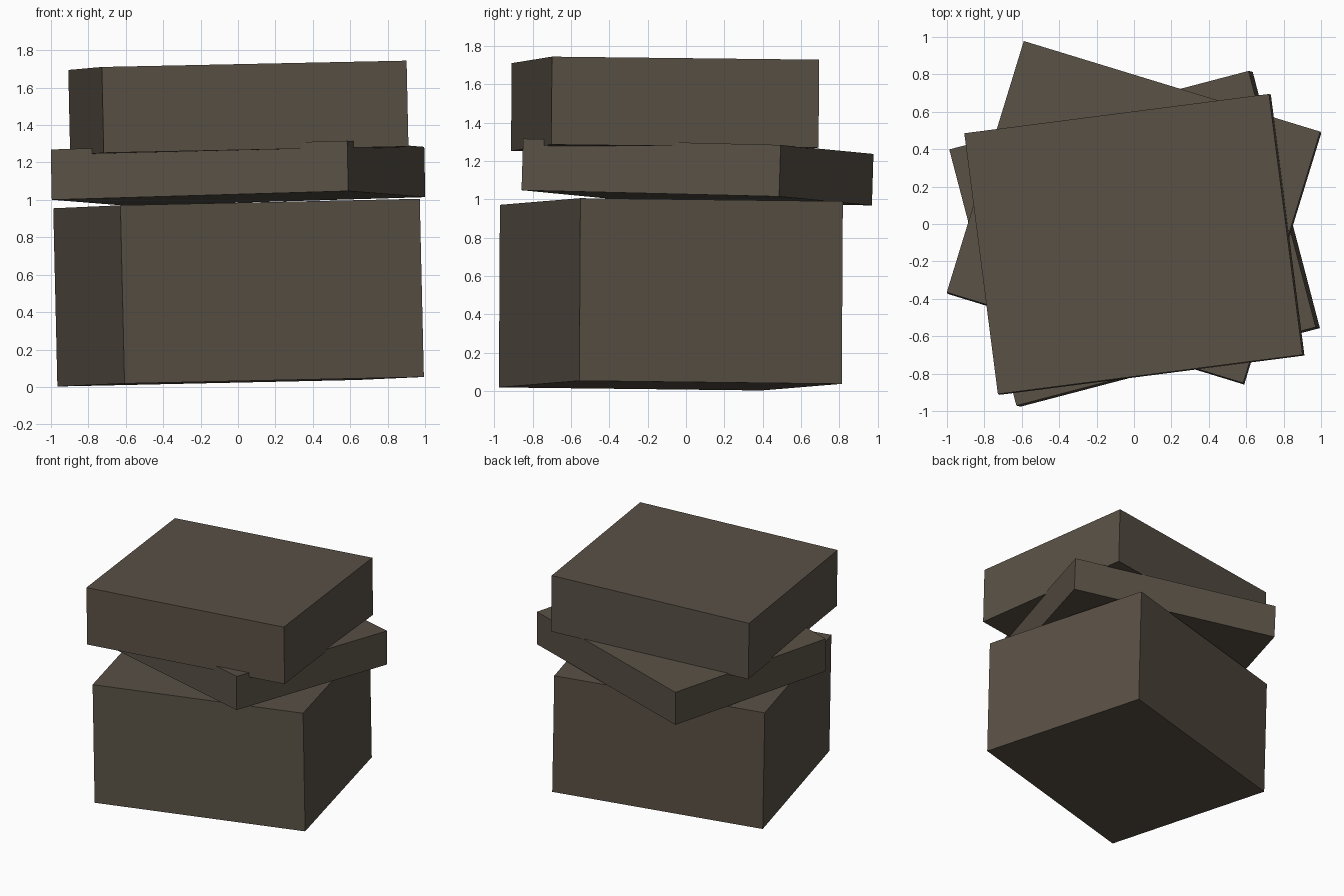
import bpy
from math import radians

if "Cube" in bpy.data.objects:
    bpy.data.objects.remove(bpy.data.objects["Cube"])

# One dark brown-grey stone colour
stone = bpy.data.materials.new("dark_stone")
stone.diffuse_color = (0.10, 0.081, 0.06, 1.0)
stone.use_nodes = True
stone.node_tree.nodes["Principled BSDF"].inputs["Base Color"].default_value = stone.diffuse_color


def block(name, size, centre, tilt):
    """Box with edge lengths, centre and XYZ rotation in degrees."""
    bpy.ops.mesh.primitive_cube_add(size=1, location=centre,
                                    rotation=[radians(a) for a in tilt])
    ob = bpy.context.object
    ob.name = name
    ob.scale = size
    bpy.ops.object.transform_apply(location=False, rotation=False, scale=True)
    ob.data.materials.append(stone)
    return ob


# Three stacked blocks, each twisted and slightly tipped
block("bottom_block", (1.655, 1.416, 0.953), (0.003, -0.079, 0.504), (-0.65, -1.2, 14.7))
block("middle_block", (1.658, 1.406, 0.269), (0.0, 0.06, 1.142), (-1.34, -1.62, -17.0))
block("top_block", (1.643, 1.406, 0.459), (0.002, -0.109, 1.49), (-0.65, -1.18, 7.35))
